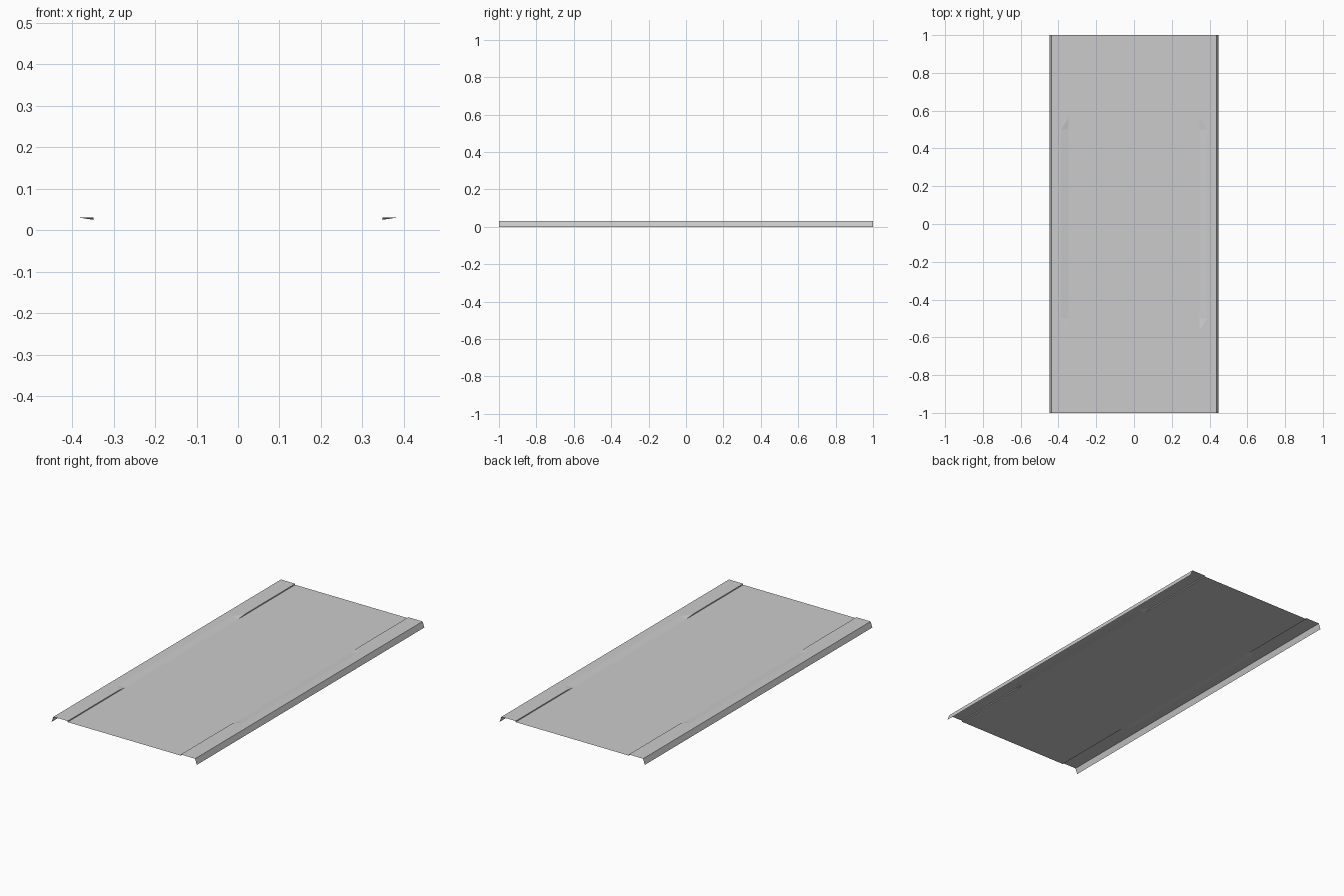
import bpy
import bmesh

if "Cube" in bpy.data.objects:
    bpy.data.objects.remove(bpy.data.objects["Cube"])

RIM_Z, PANEL_Z = 0.031, 0.025
STEP_X, SLOPE_X = 0.348, 0.387

# Stations along the length: upright step at the ends, soft slope in the middle
stations = [(-1.0, STEP_X), (-0.56, STEP_X), (-0.5, SLOPE_X),
            (0.5, SLOPE_X), (0.56, STEP_X), (1.0, STEP_X)]


def cross_section(bm, y, crease_x):
    """Half profile from the centre line out to the folded lip."""
    pts = [(0, PANEL_Z), (STEP_X, PANEL_Z), (crease_x, RIM_Z),
           (0.436, RIM_Z), (0.447, 0)]
    return [bm.verts.new((x, y, z)) for x, z in pts]


# Thin sheet panel with recessed centre and folded long edges
bm = bmesh.new()
rows = [cross_section(bm, y, c) for y, c in stations]
for k, (a, b) in enumerate(zip(rows, rows[1:])):
    for i in range(4):
        quad = (a[i], a[i + 1], b[i + 1], b[i])
        if i == 1 and k == 1:      # corner facet, slope opening
            bm.faces.new((quad[0], quad[1], quad[3]))
            bm.faces.new((quad[1], quad[2], quad[3]))
        elif i == 1 and k == 3:    # corner facet, slope closing
            bm.faces.new((quad[0], quad[1], quad[2]))
            bm.faces.new((quad[0], quad[2], quad[3]))
        else:
            bm.faces.new(quad)

mesh = bpy.data.meshes.new("sheet_panel")
bm.to_mesh(mesh)
bm.free()
panel = bpy.data.objects.new("sheet_panel", mesh)
bpy.context.collection.objects.link(panel)

# Mirror to the left half
mirror = panel.modifiers.new("mirror", 'MIRROR')
mirror.use_axis = (True, False, False)
mirror.use_clip = True
